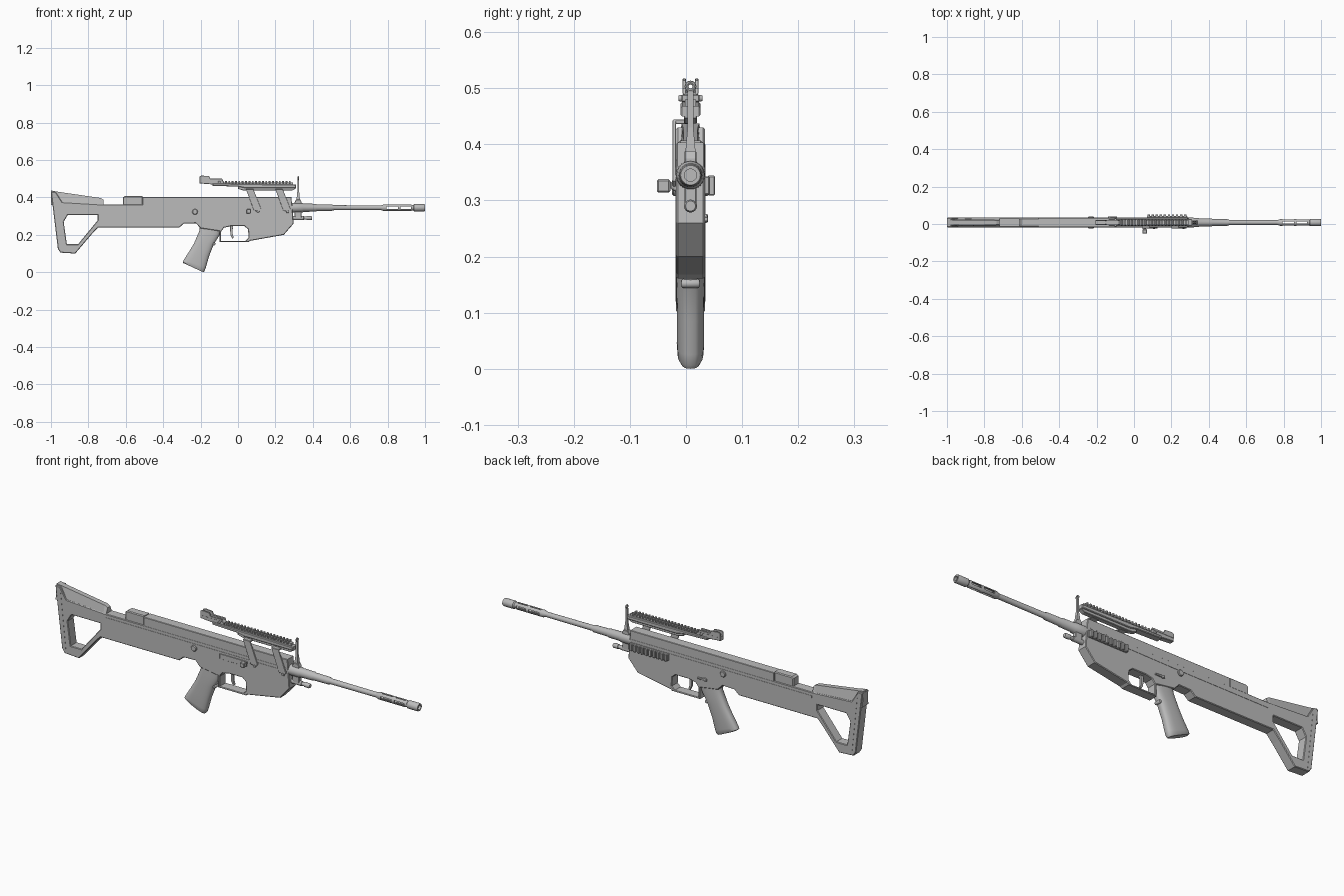
import bpy, bmesh, math

if "Cube" in bpy.data.objects:
    bpy.data.objects.remove(bpy.data.objects["Cube"])

C = 0.008  # centre plane of the body in y
mat = bpy.data.materials.new("light_grey")
mat.diffuse_color = (0.5, 0.5, 0.5, 1)
mat.use_nodes = True
mat.node_tree.nodes["Principled BSDF"].inputs["Base Color"].default_value = mat.diffuse_color


def finish(ob, smooth=False):
    ob.data.materials.clear()
    ob.data.materials.append(mat)
    bpy.ops.object.select_all(action='DESELECT')
    ob.select_set(True)
    bpy.context.view_layer.objects.active = ob
    if smooth:
        bpy.ops.object.shade_smooth_by_angle(angle=math.radians(35))
    return ob


def from_bm(name, bm, smooth=False):
    bmesh.ops.recalc_face_normals(bm, faces=bm.faces[:])
    me = bpy.data.meshes.new(name)
    bm.to_mesh(me)
    bm.free()
    ob = bpy.data.objects.new(name, me)
    bpy.context.collection.objects.link(ob)
    return finish(ob, smooth)


def plate(name, loops, y0, y1, bevel=0.0):
    """Side profile in x,z (first loop outer, others holes) with thickness in y."""
    cu = bpy.data.curves.new(name, 'CURVE')
    cu.dimensions, cu.fill_mode = '2D', 'BOTH'
    cu.extrude = (y1 - y0) / 2 - bevel
    cu.bevel_depth, cu.bevel_resolution, cu.offset = bevel, 0, -bevel
    for pts in loops:
        sp = cu.splines.new('POLY')
        sp.points.add(len(pts) - 1)
        for p, (x, z) in zip(sp.points, pts):
            p.co = (x, z, 0, 1)
        sp.use_cyclic_u = True
    ob = bpy.data.objects.new(name, cu)
    bpy.context.collection.objects.link(ob)
    ob.location.y = (y0 + y1) / 2
    ob.rotation_euler.x = math.pi / 2
    finish(ob)
    bpy.ops.object.convert(target='MESH')
    ob = bpy.context.object
    # weld the fill to the sides and keep every face flat
    bm = bmesh.new()
    bm.from_mesh(ob.data)
    bmesh.ops.remove_doubles(bm, verts=bm.verts[:], dist=1e-5)
    bmesh.ops.recalc_face_normals(bm, faces=bm.faces[:])
    for f in bm.faces:
        f.smooth = False
    bm.to_mesh(ob.data)
    bm.free()
    return ob


def box(name, x0, x1, y0, y1, z0, z1, bevel=0.0):
    bm = bmesh.new()
    bmesh.ops.create_cube(bm, size=1)
    for v in bm.verts:
        v.co = ((x0 + x1) / 2 + v.co.x * (x1 - x0), (y0 + y1) / 2 + v.co.y * (y1 - y0),
                (z0 + z1) / 2 + v.co.z * (z1 - z0))
    if bevel:
        bmesh.ops.bevel(bm, geom=bm.edges[:], offset=bevel, segments=1, affect='EDGES')
    return from_bm(name, bm)


def loft(name, rings, smooth=False, closed=False):
    bm = bmesh.new()
    vs = [[bm.verts.new(p) for p in r] for r in rings]
    n, m = len(vs[0]), len(vs)
    for i in range(m if closed else m - 1):
        a, b = vs[i], vs[(i + 1) % m]
        for k in range(n):
            bm.faces.new((a[k], a[(k + 1) % n], b[(k + 1) % n], b[k]))
    if not closed:
        bm.faces.new(vs[0])
        bm.faces.new(vs[-1])
    return from_bm(name, bm, smooth)


def lathe_x(name, prof, z, closed=False, n=24):
    """Turned part about an x axis from (x, radius) pairs."""
    ang = [2 * math.pi * k / n for k in range(n)]
    return loft(name, [[(x, C + r * math.cos(a), z + r * math.sin(a)) for a in ang]
                       for x, r in prof], True, closed)


def pin_y(name, x, z, r, y0, y1, n=20):
    ang = [2 * math.pi * k / n for k in range(n)]
    return loft(name, [[(x + q * math.cos(a), y, z + q * math.sin(a)) for a in ang]
                       for y, q in ((y0, r * .8), (y0 + .003, r), (y1 - .003, r), (y1, r * .8))], True)


# Stock and lower receiver in one side profile, with stock and trigger openings
outer = [(-1, .43), (-.975, .43), (-.94, .375), (-.72, .362), (-.6, .362), (.29, .362), (.297, .26),
         (.245, .2), (.065, .168), (.055, .161), (-.1, .161), (-.1, .22), (-.2, .235), (-.225, .262),
         (-.29, .26), (-.315, .238), (-.75, .238), (-.785, .2), (-.87, .1), (-.95, .105), (-.963, .125)]
stock_hole = [(-.932, .27), (-.91, .307), (-.75, .307), (-.75, .278), (-.855, .15), (-.915, .15)]
guard_hole = [(-.09, .168), (-.09, .218), (-.075, .238), (-.04, .246), (.035, .246), (.054, .23),
              (.056, .185), (.04, .168)]
plate("stock_and_receiver", [outer, stock_hole, guard_hole], C - .0255, C + .0255, .003)

# Upper receiver, rear block and side ridges
plate("upper_receiver", [[(-.51, .35), (-.51, .403), (.285, .403), (.29, .35)]], C - .025, C + .025, .002)
plate("rear_block", [[(-.615, .35), (-.615, .4), (-.605, .407), (-.51, .407), (-.51, .35)]],
      C - .022, C + .022, .004)
for s, tag in ((-1, "left"), (1, "right")):
    y = C + s * .0255
    plate("side_ridge_" + tag, [[(-.72, .333), (-.72, .345), (.28, .345), (.28, .338), (-.2, .333)]],
          y - .0015, y + .0015)

# Sloped cheek piece
loft("cheek_piece", [[(x, C - b, .36), (x, C + b, .36), (x, C + t, z), (x, C - t, z)]
                     for x, z, b, t in ((-.999, .437, .0235, .016), (-.96, .43, .0235, .013),
                                        (-.735, .397, .023, .012), (-.72, .388, .022, .011))])
# Butt pad seams on both sides
for s in (-1, 1):
    y = C + s * .0255
    plate("butt_pad_seam", [[(-.972, .4), (-.969, .4), (-.94, .12), (-.943, .12)]], y - .001, y + .001)

# Pistol grip, raked and rounded, with a flat base
rings = []
for xb, zb, xf, zf, w in ((-.205, .262, -.085, .25, .022), (-.205, .225, -.098, .2, .024),
                          (-.235, .155, -.13, .148, .0255), (-.262, .11, -.155, .085, .024),
                          (-.29, .066, -.172, .025, .0245), (-.296, .055, -.179, .006, .023),
                          (-.292, .049, -.185, .0, .019)):
    ring = []
    for k in range(28):
        a = 2 * math.pi * k / 28
        c, s = (math.copysign(abs(q) ** .7, q) for q in (math.cos(a), math.sin(a)))
        t = (c + 1) / 2
        ring.append((xb + (xf - xb) * t, C + w * s, zb + (zf - zb) * t))
    rings.append(ring)
loft("pistol_grip", rings, True)
# Finger ridge under the guard
pin_y("finger_ridge", -.128, .152, .008, C - .016, C + .016)

# Curved trigger
plate("trigger", [[(-.042, .25), (-.025, .25), (-.029, .225), (-.029, .205), (-.022, .185), (-.03, .18),
                   (-.04, .2), (-.042, .225)]], C - .006, C + .006, .001)

# Barrel and gas tube
lathe_x("barrel", [(.28, .026), (.345, .025), (.35, .022), (.415, .021), (.42, .0185), (.5, .0175),
                   (.51, .0135), (.785, .0125)], .345)
lathe_x("gas_tube", [(.28, .0115), (.35, .0115), (.352, .009), (.365, .009), (.367, .0115), (.39, .0115),
                     (.395, .009)], .29)
plate("gas_block", [[(.303, .3), (.303, .375), (.31, .388), (.334, .388), (.34, .375), (.34, .29), (.31, .29)]],
      C - .011, C + .011, .002)

# Slotted muzzle device
muzzle = lathe_x("muzzle_device", [(.765, .0125), (.78, .0175), (.925, .0175), (.93, .015), (.937, .015),
                                   (.942, .0195), (.995, .0195), (1, .0175), (1, .011), (.765, .011)],
                 .345, closed=True)
for x0, x1 in ((.795, .855), (.87, .925)):
    for hy, hz in ((.04, .006), (.005, .04)):
        cut = box("slot_cutter", x0, x1, C - hy, C + hy, .345 - hz, .345 + hz)
        mod = muzzle.modifiers.new("slot", 'BOOLEAN')
        mod.operation, mod.object, mod.solver = 'DIFFERENCE', cut, 'EXACT'
        bpy.context.view_layer.objects.active = muzzle
        bpy.ops.object.modifier_apply(modifier=mod.name)
        bpy.data.objects.remove(cut)

# Front sight post with ring tip
loft("front_sight_post", [[(.322 + sx * w, C + sy * w, z) for sx, sy in ((-1, -1), (1, -1), (1, 1), (-1, 1))]
                          for z, w in ((.37, .01), (.4, .008), (.43, .005), (.494, .005))])
bpy.ops.mesh.primitive_torus_add(location=(.322, C, .503), rotation=(0, math.pi / 2, 0), major_radius=.007,
                                 minor_radius=.0035, major_segments=20, minor_segments=8)
bpy.context.object.name = "front_sight_ring"
finish(bpy.context.object, True)

# Raised sight rail with teeth
plate("rail_base", [[(-.135, .462), (-.135, .475), (.31, .468), (.31, .45), (.04, .45), (0, .458)]],
      C - .018, C + .018, .003)
plate("rail_underside", [[(.0, .446), (.03, .437), (.29, .437), (.308, .447), (.308, .458), (.0, .458)]],
      C - .012, C + .012, .002)
box("rail_neck", -.12, .295, C - .01, C + .01, .465, .48)
for i in range(20):
    x = -.07 + i * .018
    box("rail_tooth_%02d" % i, x, x + .01, C - .016, C + .016, .475, .489, .002)

# Rear sight with two open wings
plate("rear_sight_body", [[(-.205, .475), (-.205, .495), (-.15, .495), (-.085, .492), (-.075, .485),
                           (-.075, .47), (-.14, .47)]], C - .013, C + .013, .002)
for s in (-1, 1):
    y = C + s * .011
    plate("rear_sight_wing", [[(-.205, .49), (-.205, .512), (-.195, .517), (-.155, .514), (-.148, .5),
                               (-.085, .5), (-.08, .49)]], y - .003, y + .003, .001)
pin_y("rear_sight_screw", -.1, .482, .006, C - .021, C + .021)

# Slanted rail arms on the front side, each bent over to the rail
for i, x in enumerate((.043, .2)):
    plate("rail_arm_%d" % i, [[(x, .443), (x + .04, .443), (x + .082, .335), (x + .072, .325), (x + .042, .33)]],
          C - .032, C - .026, .001)
    box("rail_arm_top_%d" % i, x, x + .04, C - .031, C, .436, .444, .001)
    pin_y("rail_arm_bolt_%d" % i, x + .064, .325, .007, C - .034, C - .02)

# Port cover and charging handle on the front side
box("port_cover", -.088, .062, C - .028, C - .02, .308, .334, .001)
box("charging_stem", .05, .064, C - .045, C - .02, .321, .333)
box("charging_knob", .045, .069, C - .06, C - .036, .314, .338, .003)

# Ribbed block on the back side
box("rib_backing", .07, .285, C + .02, C + .034, .31, .343, .002)
for i in range(10):
    x = .073 + i * .0215
    box("rib_%d" % i, x, x + .013, C + .03, C + .044, .309, .344, .002)

# Cross pins and selector lever on the back side
pin_y("main_cross_pin", -.23, .323, .015, C - .033, C + .033)
pin_y("front_pin", .265, .322, .006, C - .029, C + .029)
pin_y("selector_pin", -.13, .268, .008, C + .02, C + .031)
plate("selector_lever", [[(-.14, .262), (-.14, .274), (-.09, .27), (-.09, .263)]], C + .024, C + .031, .001)
